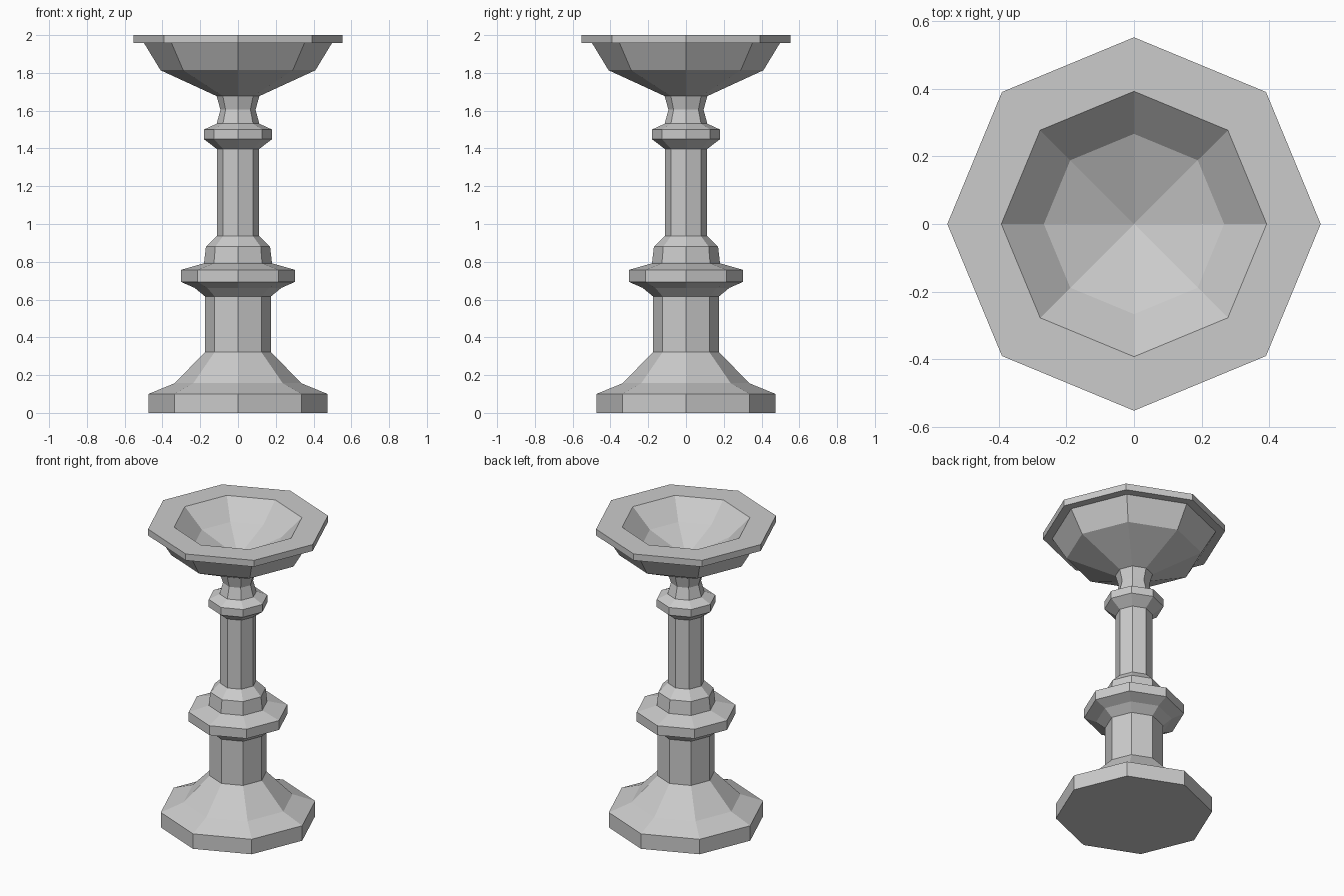
import bpy, bmesh
from math import cos, sin, tau

if "Cube" in bpy.data.objects:
    bpy.data.objects.remove(bpy.data.objects["Cube"])

SIDES = 8


def lathe(name, profile):
    """Turn a (radius, height) profile into an eight-sided flat-shaded part."""
    bm = bmesh.new()
    rings = []
    for r, z in profile:
        if r == 0:
            rings.append([bm.verts.new((0, 0, z))] * SIDES)
        else:
            rings.append([bm.verts.new((r * cos(tau * i / SIDES), r * sin(tau * i / SIDES), z))
                          for i in range(SIDES)])
    for a, b in zip(rings, rings[1:]):
        for i in range(SIDES):
            j = (i + 1) % SIDES
            corners = dict.fromkeys((a[i], a[j], b[j], b[i]))  # drops repeated tip vertices
            bm.faces.new(list(corners))
    mesh = bpy.data.meshes.new(name)
    bm.to_mesh(mesh)
    bm.free()
    obj = bpy.data.objects.new(name, mesh)
    bpy.context.collection.objects.link(obj)
    return obj


# Wide stepped foot, closed underneath
lathe("foot", [(0, 0), (0.475, 0), (0.475, 0.10), (0.335, 0.157), (0.175, 0.322)])

# Thick lower stem
lathe("lower_stem", [(0.175, 0.322), (0.175, 0.617)])

# Large collar with the stepped sleeve above it
lathe("large_collar", [(0.175, 0.617), (0.23, 0.662), (0.303, 0.694), (0.303, 0.757),
                       (0.18, 0.792), (0.17, 0.88), (0.112, 0.936)])

# Slim upper stem
lathe("upper_stem", [(0.112, 0.936), (0.112, 1.397)])

# Small collar and pinched neck
lathe("small_collar", [(0.112, 1.397), (0.18, 1.449), (0.18, 1.50), (0.113, 1.531)])
lathe("neck", [(0.113, 1.531), (0.093, 1.605), (0.113, 1.677)])

# Bowl: outer wall, flat overhanging rim and hollow inside
lathe("bowl", [(0.113, 1.677), (0.41, 1.814), (0.497, 1.957), (0.553, 1.957), (0.553, 2.0),
               (0.393, 2.0), (0.267, 1.88), (0, 1.77)])
